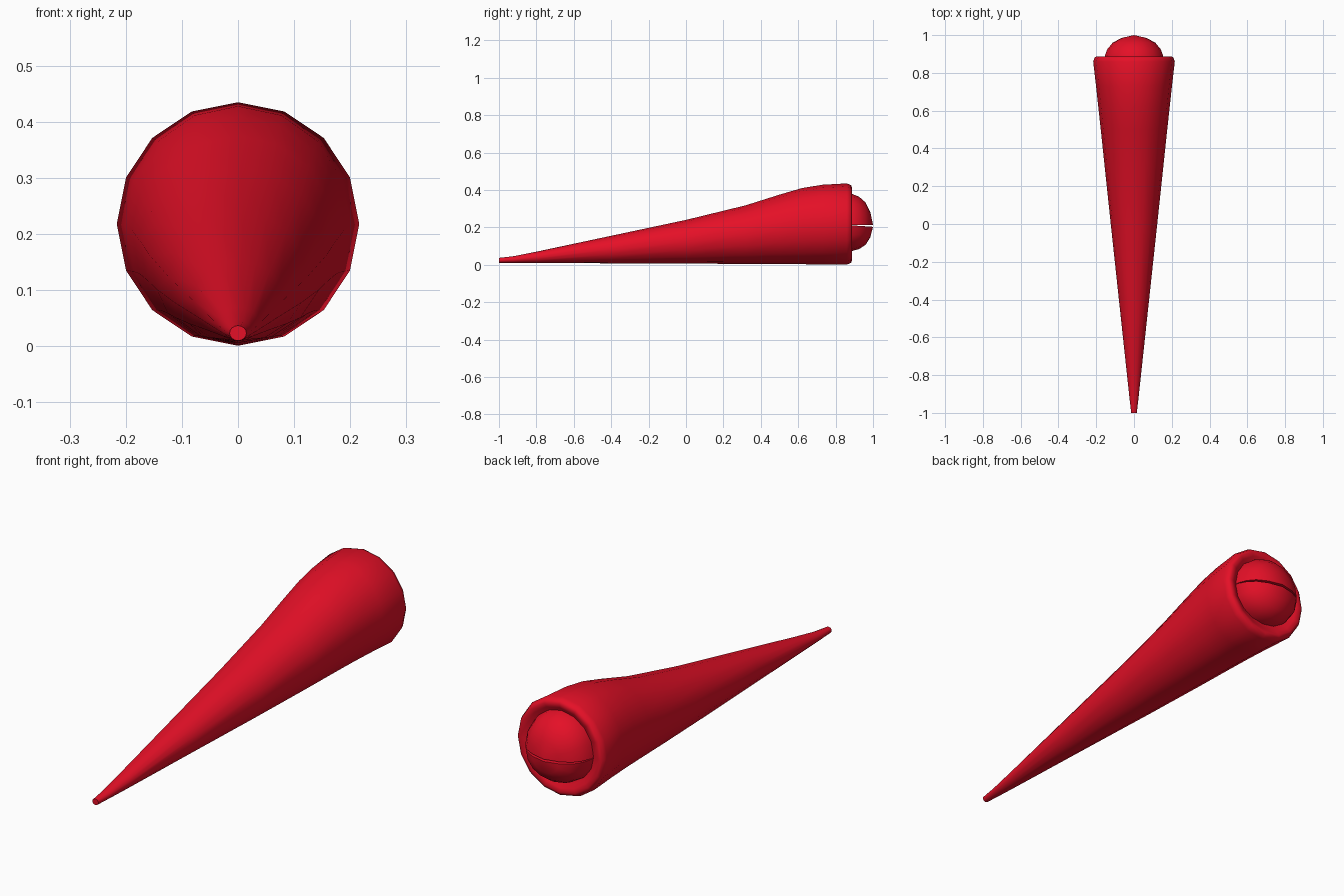
import bpy, bmesh, math

if "Cube" in bpy.data.objects:
    bpy.data.objects.remove(bpy.data.objects["Cube"])

red = bpy.data.materials.new("red")
red.diffuse_color = (0.78, 0.005, 0.02, 1)
red.use_nodes = True
red.node_tree.nodes["Principled BSDF"].inputs["Base Color"].default_value = red.diffuse_color
N = 16


def finish(bm, name, angle):
    bmesh.ops.recalc_face_normals(bm, faces=bm.faces)
    me = bpy.data.meshes.new(name)
    bm.to_mesh(me)
    bm.free()
    me.materials.append(red)
    ob = bpy.data.objects.new(name, me)
    bpy.context.collection.objects.link(ob)
    bpy.ops.object.select_all(action='DESELECT')
    ob.select_set(True)
    bpy.context.view_layer.objects.active = ob
    bpy.ops.object.shade_smooth_by_angle(angle=math.radians(angle))
    return ob


# Tapered body: y, half width, bottom z, top z
profile = [
    (-1.0, 0.015, 0.010, 0.037), (-0.92, 0.024, 0.010, 0.046),
    (-0.8, 0.037, 0.009, 0.070), (-0.4, 0.080, 0.008, 0.155),
    (0.0, 0.123, 0.006, 0.240), (0.32, 0.157, 0.005, 0.318),
    (0.5, 0.176, 0.004, 0.375), (0.62, 0.189, 0.003, 0.410),
    (0.73, 0.201, 0.002, 0.428), (0.86, 0.216, 0.001, 0.435),
    (0.882, 0.208, 0.010, 0.426), (0.888, 0.195, 0.023, 0.413),
    (0.882, 0.175, 0.040, 0.396), (0.872, 0.158, 0.058, 0.380),
    (0.865, 0.140, 0.078, 0.358),
]
bm = bmesh.new()
rings = []
for y, w, lo, hi in profile:
    ring = []
    for i in range(N):
        a = 2 * math.pi * i / N
        ring.append(bm.verts.new((w * math.cos(a), y,
                                  (lo + hi) / 2 + (hi - lo) / 2 * math.sin(a))))
    rings.append(ring)
for r, s in zip(rings, rings[1:]):
    for i in range(N):
        j = (i + 1) % N
        bm.faces.new((r[i], r[j], s[j], s[i]))
bm.faces.new(rings[0])
bm.faces.new(rings[-1])
finish(bm, "tapered_body", 60)


# Domed end: two half domes with a narrow mouth slit between them
def half_dome(name, sign, height, z_back, z_front):
    bm = bmesh.new()
    steps = [(0.868, 1.0), (0.89, 0.985), (0.925, 0.90), (0.96, 0.72),
             (0.985, 0.42)]
    half = N // 2
    rows = []
    for y, k in steps:
        z0 = z_back + (z_front - z_back) * (y - 0.868) / 0.132
        rows.append([bm.verts.new((0.157 * k * math.cos(math.pi * i / half), y,
                                   z0 + sign * height * k * math.sin(math.pi * i / half)))
                     for i in range(half + 1)])
    tip = bm.verts.new((0, 1.0, z_front))
    for r, s in zip(rows, rows[1:]):
        for i in range(half):
            bm.faces.new((r[i], r[i + 1], s[i + 1], s[i]))
        bm.faces.new((r[0], s[0], s[-1], r[-1]))  # flat mouth side
    last = rows[-1]
    for i in range(half):
        bm.faces.new((last[i], last[i + 1], tip))
    bm.faces.new((last[0], tip, last[-1]))
    bm.faces.new(rows[0])
    finish(bm, name, 50)


half_dome("upper_jaw", 1, 0.167, 0.214, 0.213)
half_dome("lower_jaw", -1, 0.138, 0.212, 0.203)
